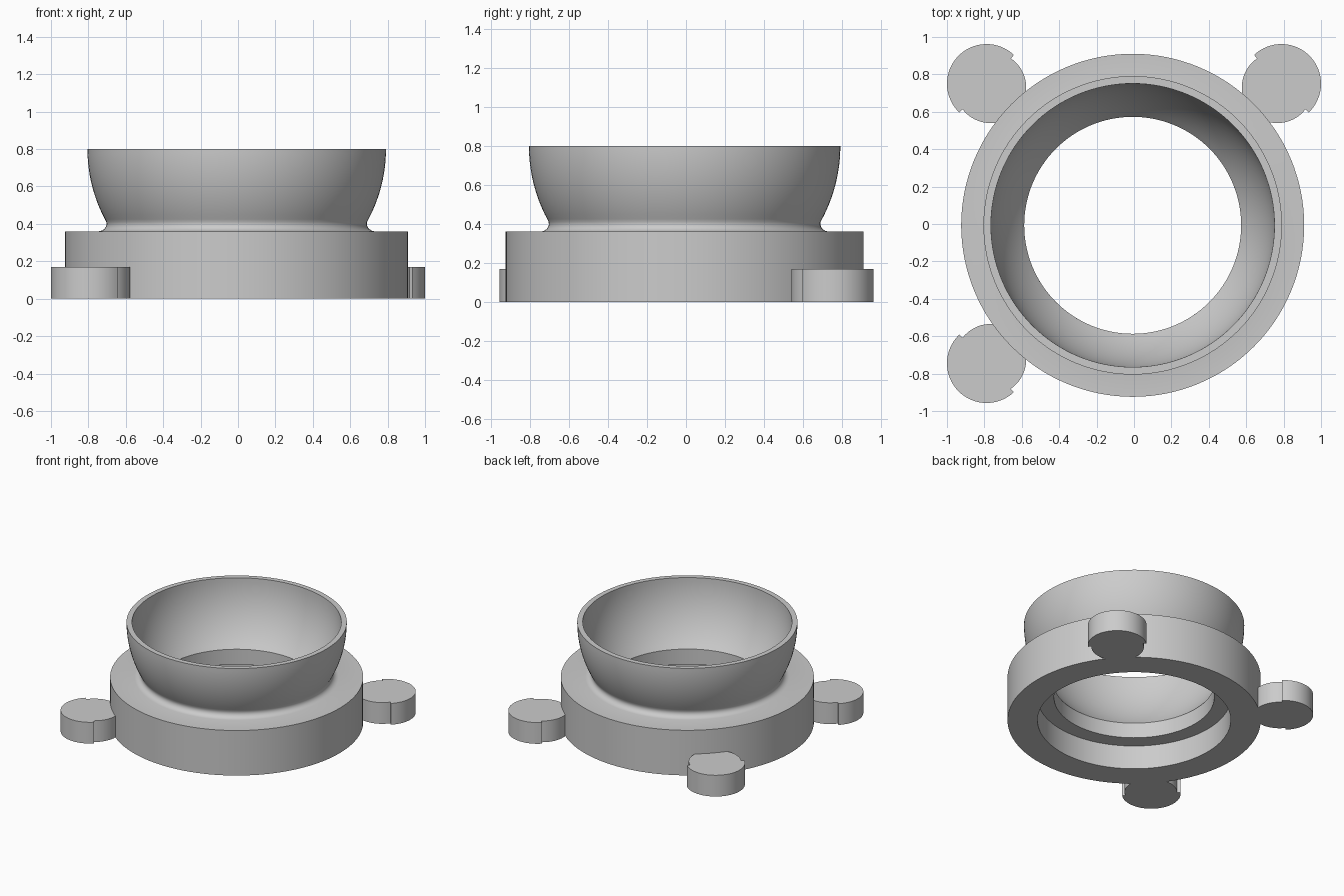
import bpy, bmesh, math
from math import sin, cos, pi, sqrt

cube = bpy.data.objects.get("Cube")
if cube:
    bpy.data.objects.remove(cube, do_unlink=True)

grey = bpy.data.materials.new("light grey")
grey.use_nodes = True
colour = (0.6, 0.6, 0.6, 1)
grey.diffuse_color = colour
grey.node_tree.nodes["Principled BSDF"].inputs["Base Color"].default_value = colour

CX, CY = -0.007, -0.007   # axis of the ring
SEGMENTS = 128
TOP = 0.8                 # rim height, also the centre of the bowl spheres


def finish(bm, name, location):
    bmesh.ops.recalc_face_normals(bm, faces=bm.faces)
    mesh = bpy.data.meshes.new(name)
    bm.to_mesh(mesh)
    bm.free()
    obj = bpy.data.objects.new(name, mesh)
    obj.location = location
    mesh.materials.append(grey)
    bpy.context.collection.objects.link(obj)
    bpy.ops.object.select_all(action='DESELECT')
    obj.select_set(True)
    bpy.context.view_layer.objects.active = obj
    bpy.ops.object.shade_smooth_by_angle(angle=math.radians(32))
    return obj


def lathe(name, profile):
    """Revolve a closed (radius, height) profile around z."""
    bm = bmesh.new()
    rings = []
    for i in range(SEGMENTS):
        a = 2 * pi * i / SEGMENTS
        rings.append([bm.verts.new((r * cos(a), r * sin(a), z)) for r, z in profile])
    n = len(profile)
    for i in range(SEGMENTS):
        p, q = rings[i], rings[(i + 1) % SEGMENTS]
        for j in range(n):
            k = (j + 1) % n
            bm.faces.new((p[j], q[j], q[k], p[k]))
    return finish(bm, name, (CX, CY, 0))


def bowl_arc(radius, z0, z1, steps=16):
    heights = [z0 + (z1 - z0) * i / steps for i in range(steps + 1)]
    return [(sqrt(radius ** 2 - (TOP - z) ** 2), z) for z in heights]


# Base ring with counterbore, flared neck and spherical bowl in one section
base = [(0.58, 0.19), (0.70, 0.19), (0.70, 0), (0.917, 0), (0.917, 0.36)]
neck = [(0.738, 0.36), (0.722, 0.364), (0.709, 0.372), (0.700, 0.383),
        (0.696, 0.396), (0.697, 0.41)]
outside = bowl_arc(0.798, 0.425, TOP)
inside = bowl_arc(0.758, TOP, 0.312)
lathe("ring_and_bowl", base + neck + outside + inside)


def lug(name, x, y):
    """Stepped disc: full outer half, slightly smaller inner half."""
    out = math.atan2(y, x)
    big, small, shift, height, n = 0.212, 0.19, 0.03, 0.17, 32
    outline = [(big * cos(t), big * sin(t))
               for t in (-pi / 2 + pi * i / n for i in range(n + 1))]
    start = math.acos(shift / small)
    for i in range(n + 1):
        t = start + (2 * pi - 2 * start) * i / n
        outline.append((small * cos(t) - shift, small * sin(t)))
    bm = bmesh.new()
    verts = [bm.verts.new((u * cos(out) - v * sin(out), u * sin(out) + v * cos(out), 0))
             for u, v in outline]
    face = bm.faces.new(verts)
    up = bmesh.ops.extrude_face_region(bm, geom=[face], use_keep_orig=True)["geom"]
    for v in up:
        if isinstance(v, bmesh.types.BMVert):
            v.co.z = height
    finish(bm, name, (x, y, 0))


# Three mounting lugs around the foot
lug("back_right_lug", -0.788, 0.75)
lug("back_left_lug", 0.788, 0.75)
lug("front_right_lug", -0.788, -0.745)
